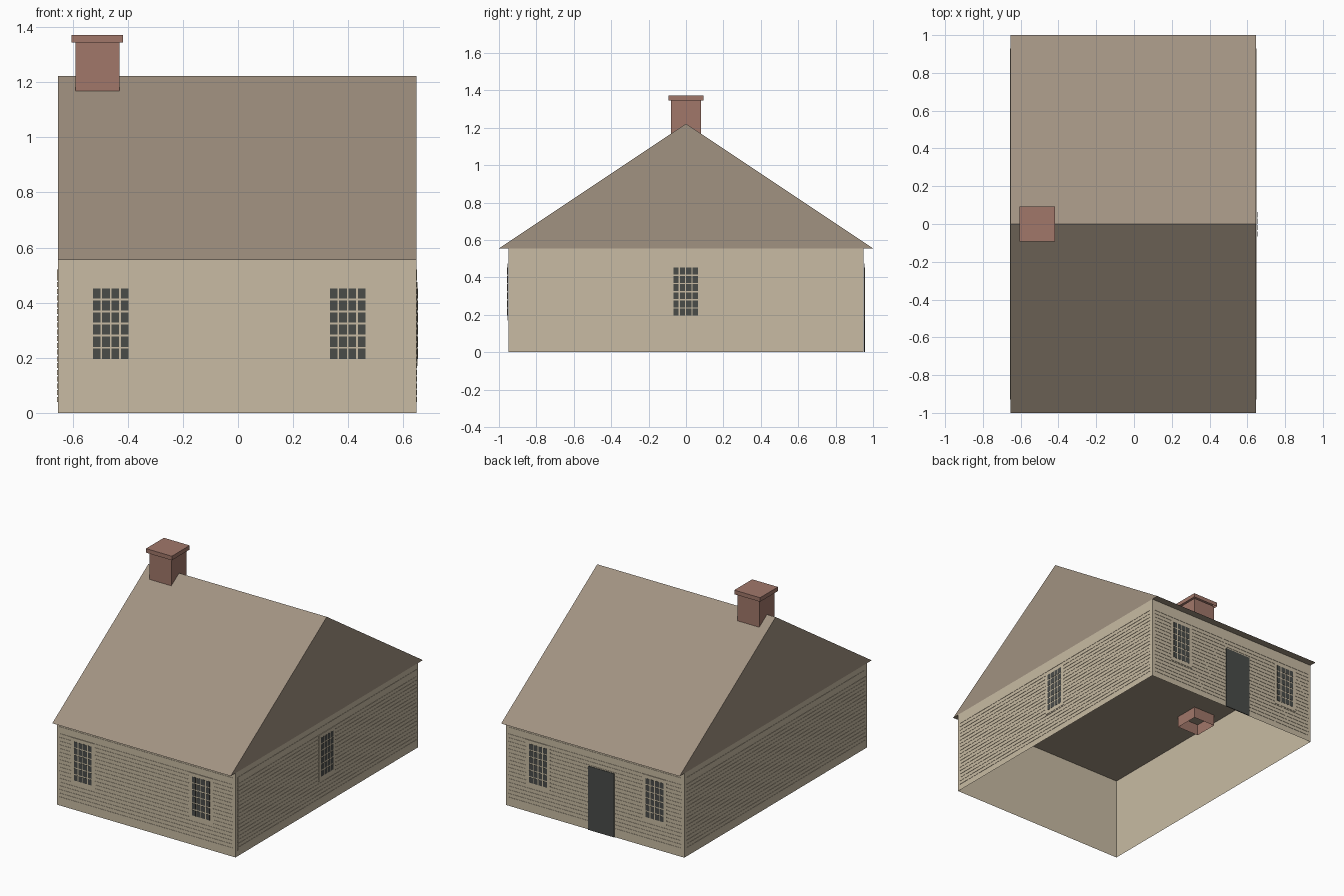
import bpy
import bmesh
from mathutils import Vector

cube = bpy.data.objects.get("Cube")
if cube:
    bpy.data.objects.remove(cube, do_unlink=True)


def material(name, rgb):
    linear = [((c / 255 + 0.055) / 1.055) ** 2.4 for c in rgb] + [1.0]
    mat = bpy.data.materials.new(name)
    mat.use_nodes = True
    mat.diffuse_color = linear
    mat.node_tree.nodes["Principled BSDF"].inputs["Base Color"].default_value = linear
    return mat


SIDING = material("cream siding", (200, 187, 163))
ROOF = material("brown roof", (161, 146, 129))
BRICK = material("red brick", (161, 119, 106))
GLASS = material("dark glass", (74, 76, 73))

CX = -0.003                      # the house body sits slightly off centre
HALF_X, HALF_Y, EAVE, RIDGE = 0.65, 0.95, 0.555, 1.222


def finish(bm, name, mat):
    mesh = bpy.data.meshes.new(name)
    bm.to_mesh(mesh)
    bm.free()
    mesh.materials.append(mat)
    obj = bpy.data.objects.new(name, mesh)
    bpy.context.collection.objects.link(obj)
    return obj


def add_box(bm, low, high):
    """Axis-aligned box between two corners, returned as its faces."""
    low, high = Vector(low), Vector(high)
    verts = bmesh.ops.create_cube(bm, size=1)["verts"]
    for v in verts:
        v.co = Vector([(l + h) / 2 + c * abs(h - l) for l, h, c in zip(low, high, v.co)])
    return list({f for v in verts for f in v.link_faces})


def open_box(name, mat, low, high, open_top):
    """Thin shell without a bottom, and optionally without a top."""
    bm = bmesh.new()
    faces = add_box(bm, low, high)
    bm.normal_update()
    gone = [f for f in faces if f.normal.z < -0.5 or (open_top and f.normal.z > 0.5)]
    bmesh.ops.delete(bm, geom=gone, context="FACES_ONLY")
    return finish(bm, name, mat)


def wall_plate(bm, side, u0, u1, z0, z1, depth):
    """Thin plate standing just proud of one wall."""
    axis, sign = side
    near, far = 0.001, depth
    if axis == "y":
        add_box(bm, (u0, sign * (HALF_Y + near), z0), (u1, sign * (HALF_Y + far), z1))
    else:
        add_box(bm, (CX + sign * (HALF_X + near), u0, z0),
                (CX + sign * (HALF_X + far), u1, z1))


FRONT, BACK, EAST, WEST = ("y", -1), ("y", 1), ("x", 1), ("x", -1)

# Walls, open underneath
open_box("walls", SIDING, (CX - HALF_X, -HALF_Y, 0), (CX + HALF_X, HALF_Y, EAVE), True)

# Closed gable roof
bm = bmesh.new()
profile = [(-1, EAVE), (1, EAVE), (0, RIDGE)]
end = bm.faces.new([bm.verts.new((CX - HALF_X, y, z)) for y, z in profile])
swept = bmesh.ops.extrude_face_region(bm, geom=[end], use_keep_orig=True)["geom"]
bmesh.ops.translate(bm, vec=(2 * HALF_X, 0, 0),
                    verts=[g for g in swept if isinstance(g, bmesh.types.BMVert)])
bmesh.ops.recalc_face_normals(bm, faces=bm.faces)
finish(bm, "roof", ROOF)

# Chimney stack and cap
open_box("chimney_stack", BRICK, (-0.59, -0.08, 0.48), (-0.43, 0.08, 1.345), True)
open_box("chimney_cap", BRICK, (-0.605, -0.093, 1.345), (-0.417, 0.093, 1.372), False)

# Clapboards on each wall
PITCH, GAP, BOTTOM, TOP, ROWS = 0.0245, 0.006, 0.04, 0.52, 19
for name, side in (("front", FRONT), ("back", BACK), ("left", EAST), ("right", WEST)):
    bm = bmesh.new()
    centre, half = (CX, HALF_X - 0.02) if side[0] == "y" else (0, HALF_Y - 0.02)
    for row in range(ROWS):
        z0 = BOTTOM + row * PITCH
        z1 = TOP if row == ROWS - 1 else z0 + PITCH - GAP
        wall_plate(bm, side, centre - half, centre + half, z0, z1, 0.003)
    finish(bm, name + "_clapboards", SIDING)


# Windows with small panes
def window(name, side, u):
    bm = bmesh.new()
    wall_plate(bm, side, u - 0.087, u + 0.087, 0.17, 0.475, 0.005)
    finish(bm, name + "_frame", SIDING)
    bm = bmesh.new()
    columns, rows = 4, 6
    dx, dz = 0.034, 0.0438
    for i in range(columns):
        for j in range(rows):
            x = u + (i - columns / 2) * dx
            z = 0.193 + j * dz
            wall_plate(bm, side, x + 0.003, x + dx - 0.003, z + 0.003, z + dz - 0.004, 0.006)
    finish(bm, name + "_panes", GLASS)


window("front_right_window", FRONT, -0.462)
window("front_left_window", FRONT, 0.398)
window("back_right_window", BACK, -0.44)
window("back_left_window", BACK, 0.41)
window("side_window", EAST, -0.002)

# Back door
bm = bmesh.new()
wall_plate(bm, BACK, -0.145, 0.043, 0, 0.42, 0.006)
finish(bm, "back_door", GLASS)
